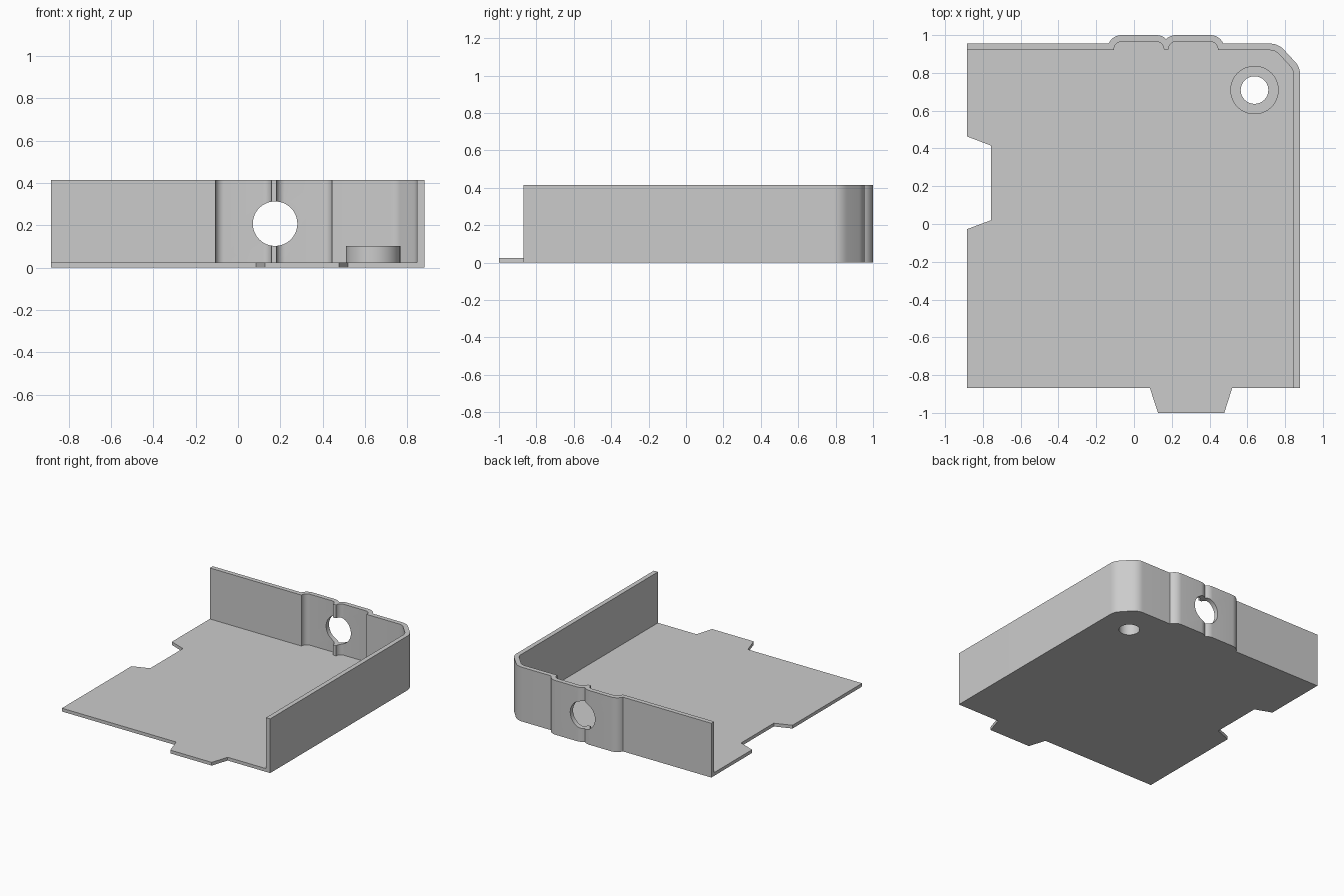
import bpy, bmesh, math

if "Cube" in bpy.data.objects:
    bpy.data.objects.remove(bpy.data.objects["Cube"])

LEFT, RIGHT, FRONT, BACK = -0.883, 0.88, -0.868, 0.955
FLOOR, TOP, WALL = 0.025, 0.415, 0.035

grey = bpy.data.materials.new("light_grey")
grey.diffuse_color = (0.6, 0.6, 0.6, 1)
grey.use_nodes = True
grey.node_tree.nodes["Principled BSDF"].inputs["Base Color"].default_value = grey.diffuse_color


def prism(name, points, z0, z1):
    """Extrude a closed plan outline between two heights."""
    bm = bmesh.new()
    face = bm.faces.new([bm.verts.new((x, y, z0)) for x, y in points])
    up = bmesh.ops.extrude_face_region(bm, geom=[face])["geom"]
    verts = [v for v in up if isinstance(v, bmesh.types.BMVert)]
    bmesh.ops.translate(bm, verts=verts, vec=(0, 0, z1 - z0))
    bmesh.ops.recalc_face_normals(bm, faces=bm.faces)
    mesh = bpy.data.meshes.new(name)
    bm.to_mesh(mesh)
    bm.free()
    mesh.materials.append(grey)
    obj = bpy.data.objects.new(name, mesh)
    bpy.context.collection.objects.link(obj)
    return obj


def arc(cx, cy, r, a0, a1, n):
    angles = [math.radians(a0 + (a1 - a0) * i / n) for i in range(n + 1)]
    return [(cx + r * math.cos(a), cy + r * math.sin(a)) for a in angles]


def circle(cx, cy, r, n=64):
    return arc(cx, cy, r, 0, 360, n)[:-1]


def back_edge(inset):
    """Back edge from left to right: two rounded bulges, then the cut corner."""
    r, y = 0.075 - inset, BACK - inset
    cy, mid, gap = 0.925, 0.17, 0.052
    edge_a = math.degrees(math.asin(max(-1, min(1, (y - cy) / r))))
    notch_a = math.degrees(math.acos(min(1, gap / r)))
    pts = []
    for x0, x1, a0, a1 in ((-0.066, mid - gap, 180 - edge_a, notch_a),
                           (mid + gap, 0.404, 180 - notch_a, edge_a)):
        pts += arc(x0, cy, r, a0, 90, 8) + arc(x1, cy, r, 90, a1, 8)
    if inset:
        # flat bottom of the inner groove between the bulges
        pts = [(x, max(y, 0.92)) for x, y in pts]
    # drop repeated points where the bulges meet
    pts = [p for i, p in enumerate(pts) if i == 0 or math.dist(p, pts[i - 1]) > 1e-4]
    pts += arc(0.72, 0.855, 0.10 - inset, 90, 45, 6)
    pts += arc(0.78, 0.79, 0.10 - inset, 45, 0, 6)
    return pts


def boolean(target, tool, operation):
    mod = target.modifiers.new(operation, 'BOOLEAN')
    mod.operation, mod.solver, mod.object = operation, 'EXACT', tool
    bpy.context.view_layer.objects.active = target
    bpy.ops.object.modifier_apply(modifier=mod.name)
    bpy.data.objects.remove(tool)


# Full tray outline, with the left notch and the front tab
outline = [(LEFT, BACK)] + back_edge(0) + [
    (RIGHT, FRONT), (0.52, FRONT), (0.478, -1), (0.127, -1), (0.084, FRONT),
    (LEFT, FRONT), (LEFT, -0.027), (-0.757, 0.02), (-0.757, 0.415), (LEFT, 0.463)]
tray = prism("tray", outline, 0, TOP)

# Hollow it, leaving the floor and the back and right walls
cavity = [(-1.2, BACK - WALL)] + back_edge(WALL) + [(RIGHT - WALL, -1.2), (-1.2, -1.2)]
boolean(tray, prism("cavity", cavity, FLOOR, 1), 'DIFFERENCE')
# Trim the wall end above the front tab line
trim = [(-1.2, FRONT), (1.2, FRONT), (1.2, -1.2), (-1.2, -1.2)]

# Screw boss with a through hole
boolean(tray, prism("boss", circle(0.638, 0.709, 0.128), 0.012, 0.102), 'UNION')
boolean(tray, prism("boss_hole", circle(0.638, 0.709, 0.073), -0.1, 0.3), 'DIFFERENCE')

# Round opening through the back wall
opening = prism("opening", circle(0.175, 0.208, 0.105), -0.2, 0.2)
opening.rotation_euler = (math.pi / 2, 0, 0)
opening.location = (0, 0.95, 0)
bpy.context.view_layer.update()
boolean(tray, opening, 'DIFFERENCE')

bpy.ops.object.select_all(action='DESELECT')
tray.select_set(True)
bpy.context.view_layer.objects.active = tray
bpy.ops.object.shade_smooth_by_angle(angle=math.radians(30))
